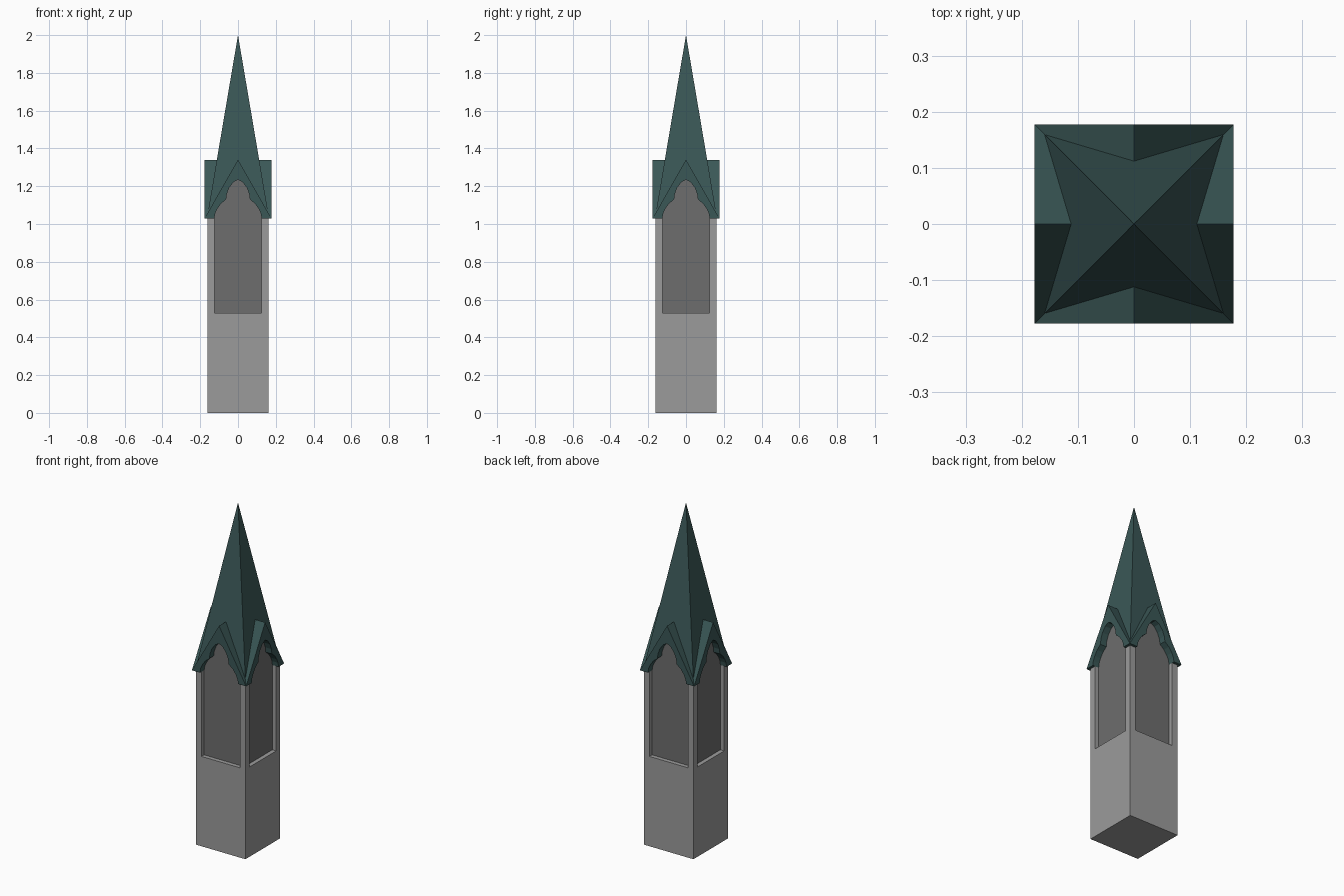
import bpy
import bmesh
from math import pi
from mathutils import Matrix, Vector

cube = bpy.data.objects.get("Cube")
if cube:
    bpy.data.objects.remove(cube, do_unlink=True)


def material(name, rgb):
    mat = bpy.data.materials.new(name)
    mat.use_nodes = True
    colour = (*rgb, 1)
    mat.diffuse_color = colour
    bsdf = next(n for n in mat.node_tree.nodes if n.type == 'BSDF_PRINCIPLED')
    bsdf.inputs["Base Color"].default_value = colour
    return mat


stone = material("light grey stone", (0.33, 0.33, 0.33))
dark_stone = material("dark grey stone", (0.155, 0.155, 0.155))
copper = material("dark teal roof", (0.042, 0.095, 0.093))


def finish(name, bm, mat):
    mesh = bpy.data.meshes.new(name)
    bm.to_mesh(mesh)
    bm.free()
    if mat:
        mesh.materials.append(mat)
    obj = bpy.data.objects.new(name, mesh)
    bpy.context.collection.objects.link(obj)
    return obj


def add_box(bm, low, high):
    low, high = Vector(low), Vector(high)
    place = Matrix.Translation((low + high) / 2) @ Matrix.Diagonal((*(high - low), 1))
    return bmesh.ops.create_cube(bm, size=1, matrix=place)["verts"]


def quarter_turn(i):
    return Matrix.Rotation(i * pi / 2, 3, 'Z')


SHAFT, PANEL_W, PANEL_Y = 0.162, 0.125, 0.137
SILL, EAVE, RIDGE, TOP = 0.53, 1.03, 1.34, 2.0
GABLE = 0.177

# Square shaft with a recess sunk into each side
bm = bmesh.new()
add_box(bm, (-SHAFT, -SHAFT, 0), (SHAFT, SHAFT, EAVE + 0.006))
shaft = finish("shaft", bm, stone)

bm = bmesh.new()
for i in range(4):
    verts = add_box(bm, (-PANEL_W, -0.3, SILL), (PANEL_W, -0.13, 1.2))
    bmesh.ops.rotate(bm, verts=verts, cent=(0, 0, 0), matrix=quarter_turn(i))
cutter = finish("recess_cutter", bm, None)
cutter.hide_render = True

cut = shaft.modifiers.new("recesses", 'BOOLEAN')
cut.operation = 'DIFFERENCE'
cut.solver = 'EXACT'
cut.object = cutter
bpy.context.view_layer.objects.active = shaft
shaft.select_set(True)
bpy.ops.object.modifier_apply(modifier=cut.name)
bpy.data.objects.remove(cutter, do_unlink=True)

# Dark panels: two crossed pointed slabs that fill the recesses and arches
outline = [(-0.13, 0.5), (0.13, 0.5), (0.13, 1.08), (0, 1.28), (-0.13, 1.08)]
for i, name in enumerate(("front_back_panels", "side_panels")):
    bm = bmesh.new()
    face = bm.faces.new([bm.verts.new((x, -PANEL_Y, z)) for x, z in outline])
    slab = bmesh.ops.extrude_face_region(bm, geom=[face], use_keep_orig=True)["geom"]
    moved = [v for v in slab if isinstance(v, bmesh.types.BMVert)]
    bmesh.ops.translate(bm, verts=moved, vec=(0, 2 * PANEL_Y, 0))
    bmesh.ops.recalc_face_normals(bm, faces=bm.faces)
    bmesh.ops.rotate(bm, verts=bm.verts, cent=(0, 0, 0), matrix=quarter_turn(i))
    finish(name, bm, dark_stone)

# Roof: a spire face, a gable and its trefoil arch, turned to all four sides
half_arch = [(0.125, 1.03), (0.121, 1.055), (0.11, 1.08), (0.09, 1.108),
             (0.063, 1.13), (0.059, 1.16), (0.046, 1.193), (0.024, 1.222)]
arch = [(-x, z) for x, z in half_arch] + [(0, 1.235)] + half_arch[::-1]

lean = 0.112 / (TOP - RIDGE)
pitch = (RIDGE - EAVE) / GABLE
valley = lean * (TOP - RIDGE) / (1 - lean * pitch)
peak = (0, 0, TOP)
ridge_out = (0, -GABLE, RIDGE)
ridge_in = (0, -lean * (TOP - RIDGE), RIDGE)

bm = bmesh.new()
for i in range(4):
    turn = quarter_turn(i)

    def add_face(points, flip=False):
        if flip:
            points = [(-x, y, z) for x, y, z in reversed(points)]
        bm.faces.new([bm.verts.new(turn @ Vector(p)) for p in points])

    corner = (GABLE, -GABLE, EAVE)
    valley_foot = (valley, -valley, RIDGE - pitch * valley)
    for flip in (False, True):
        add_face([peak, ridge_in, valley_foot], flip)
        add_face([corner, valley_foot, ridge_in, ridge_out], flip)
        add_face([corner, (PANEL_W, -GABLE, EAVE), (PANEL_W, -PANEL_W, EAVE)], flip)

    # Gable front around the arch
    add_face([corner, ridge_out, (-GABLE, -GABLE, EAVE)]
             + [(x, -GABLE, z) for x, z in arch])

    # Underside of the arch
    for (x1, z1), (x2, z2) in zip(arch, arch[1:]):
        add_face([(x1, -GABLE, z1), (x1, -PANEL_W, z1),
                  (x2, -PANEL_W, z2), (x2, -GABLE, z2)])

bmesh.ops.remove_doubles(bm, verts=bm.verts, dist=0.0005)
finish("spire_roof", bm, copper)
